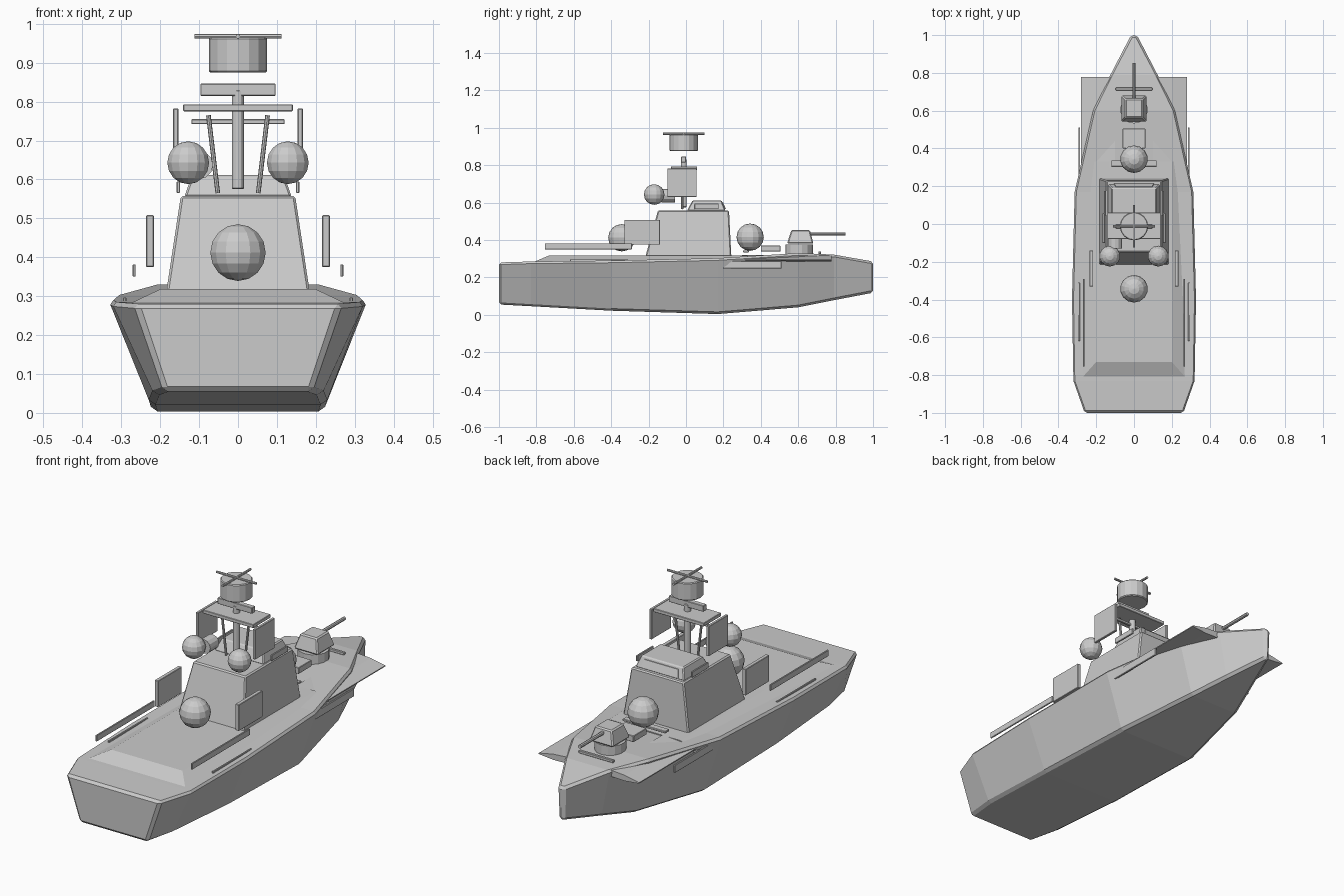
import bpy, bmesh
from math import pi
from mathutils import Vector

if "Cube" in bpy.data.objects:
    bpy.data.objects.remove(bpy.data.objects["Cube"], do_unlink=True)

GREY = bpy.data.materials.new("naval_grey")
GREY.use_nodes = True
GREY.diffuse_color = (0.6, 0.6, 0.6, 1)
GREY.node_tree.nodes["Principled BSDF"].inputs["Base Color"].default_value = (0.6, 0.6, 0.6, 1)


def finish(name, bm, bevel=0):
    bmesh.ops.recalc_face_normals(bm, faces=bm.faces)
    mesh = bpy.data.meshes.new(name)
    bm.to_mesh(mesh)
    bm.free()
    mesh.materials.append(GREY)
    ob = bpy.data.objects.new(name, mesh)
    bpy.context.collection.objects.link(ob)
    if bevel:
        mod = ob.modifiers.new("edge", "BEVEL")
        mod.width, mod.segments = bevel, 1
    return ob


def loft(name, rings, bevel=0):
    """Skin between rings of points and cap both ends."""
    bm = bmesh.new()
    loops = [[bm.verts.new(p) for p in r] for r in rings]
    n = len(loops[0])
    for a, b in zip(loops, loops[1:]):
        for i in range(n):
            j = (i + 1) % n
            bm.faces.new((a[i], a[j], b[j], b[i]))
    bm.faces.new(loops[0])
    bm.faces.new(loops[-1])
    return finish(name, bm, bevel)


def rect(x0, x1, y0, y1, z):
    return [(x0, y0, z), (x1, y0, z), (x1, y1, z), (x0, y1, z)]


def box(name, x, y, z, bevel=0.002):
    return loft(name, [rect(*x, *y, h) for h in z], bevel)


def frustum(name, low, high, bevel=0):
    """Each level is half width, y start, y end, z."""
    return loft(name, [rect(-w, w, a, b, z) for w, a, b, z in (low, high)], bevel)


def rod(name, start, end, radius, sides=8, bevel=0):
    a, b = Vector(start), Vector(end)
    bm = bmesh.new()
    bmesh.ops.create_cone(bm, cap_ends=True, segments=sides, radius1=radius,
                          radius2=radius, depth=(b - a).length)
    bm.transform((b - a).to_track_quat("Z", "Y").to_matrix().to_4x4())
    bmesh.ops.translate(bm, vec=(a + b) / 2, verts=bm.verts)
    return finish(name, bm, bevel)


def dome(name, centre, radius):
    bm = bmesh.new()
    bmesh.ops.create_uvsphere(bm, u_segments=14, v_segments=8, radius=radius)
    bmesh.ops.translate(bm, vec=centre, verts=bm.verts)
    return finish(name, bm)


# Hull stations: y, rim half width, rim height, keel half width, keel height
stations = [(-1, .265, .28, .19, .055), (-.83, .326, .285, .215, .046),
            (-.4, .333, .29, .225, .022), (.17, .318, .303, .22, .004),
            (.6, .22, .33, .14, .04), (.79, .127, .322, .08, .078),
            (1, .016, .285, .012, .118)]
loft("hull", [[(-t, y, zt), (t, y, zt), (b, y, zb), (-b, y, zb)]
              for y, t, zt, b, zb in stations], .014)

# Raised deck
frustum("raised_deck", (.28, -.82, .33, .28), (.2, -.73, .33, .318))

# Cabin and roof house
frustum("cabin", (.186, -.22, .243, .3), (.147, -.15, .23, .558), .006)
frustum("roof_house", (.138, .005, .212, .555), (.118, .035, .19, .612), .005)
frustum("front_window", (.105, .2, .214, .565), (.095, .185, .199, .6))

# Paired parts
for side, s in (("left", 1), ("right", -1)):
    def pair(name, x0, x1, y, z):
        box(f"{side}_{name}", sorted((s * x0, s * x1)), y, z)

    pair("roof_window", .149, .158, (.045, .175), (.565, .595))
    pair("deck_panel", .216, .236, (-.33, -.14), (.375, .508))
    pair("long_rail", .263, .271, (-.755, -.29), (.35, .382))
    pair("deck_strip", .287, .295, (-.62, -.31), (.282, .297))
    pair("hull_plate", .285, .295, (.2, .51), (.247, .287))
    pair("radar_panel", .153, .167, (-.1, .057), (.63, .782))
    # Bow wing, thinning towards its outer edge
    loft(f"{side}_bow_wing",
         [[(s * .1, y, .287), (s * .2, y, .284), (s * .281, y, .292),
           (s * .281, y, .297), (s * .2, y, .313), (s * .1, y, .32)] for y in (.3, .777)])
    dome(f"{side}_upper_dome", (s * .128, -.17, .643), .055)
    rod(f"{side}_mast_strut", (s * .052, -.02, .565), (s * .076, -.02, .765), .006)

# Mast and radar
rod("mast", (0, -.012, .575), (0, -.012, .83), .016, 12, .003)
box("mast_platform", (-.141, .141), (-.08, .06), (.775, .793))
box("mast_crossbar", (-.12, .12), (-.018, -.006), (.742, .755))
box("top_antenna", (-.097, .097), (-.026, .0), (.815, .846))
rod("radar_drum", (0, -.012, .875), (0, -.012, .965), .075, 16, .004)
rod("radar_bar_across", (-.112, -.012, .968), (.112, -.012, .968), .006)
rod("radar_bar_along", (0, -.124, .968), (0, .1, .968), .006)
rod("sensor_drum", (-.1, -.13, .637), (-.1, -.06, .637), .036, 12)

# Fore and aft domes
dome("aft_dome", (0, -.343, .412), .073)
dome("fore_dome", (0, .343, .415), .073)

# Fore deck fittings and gun turret
box("fore_locker", (-.06, .06), (.4, .505), (.338, .37))
box("fore_beam", (-.12, .12), (.305, .337), (.334, .345))
box("bow_bar", (-.097, .097), (.708, .722), (.325, .339))
rod("turret_base", (0, .605, .32), (0, .605, .375), .073, 14)
frustum("turret", (.068, .54, .682, .38), (.047, .563, .662, .453), .006)
rod("gun_barrel", (0, .65, .432), (0, .852, .432), .009)
